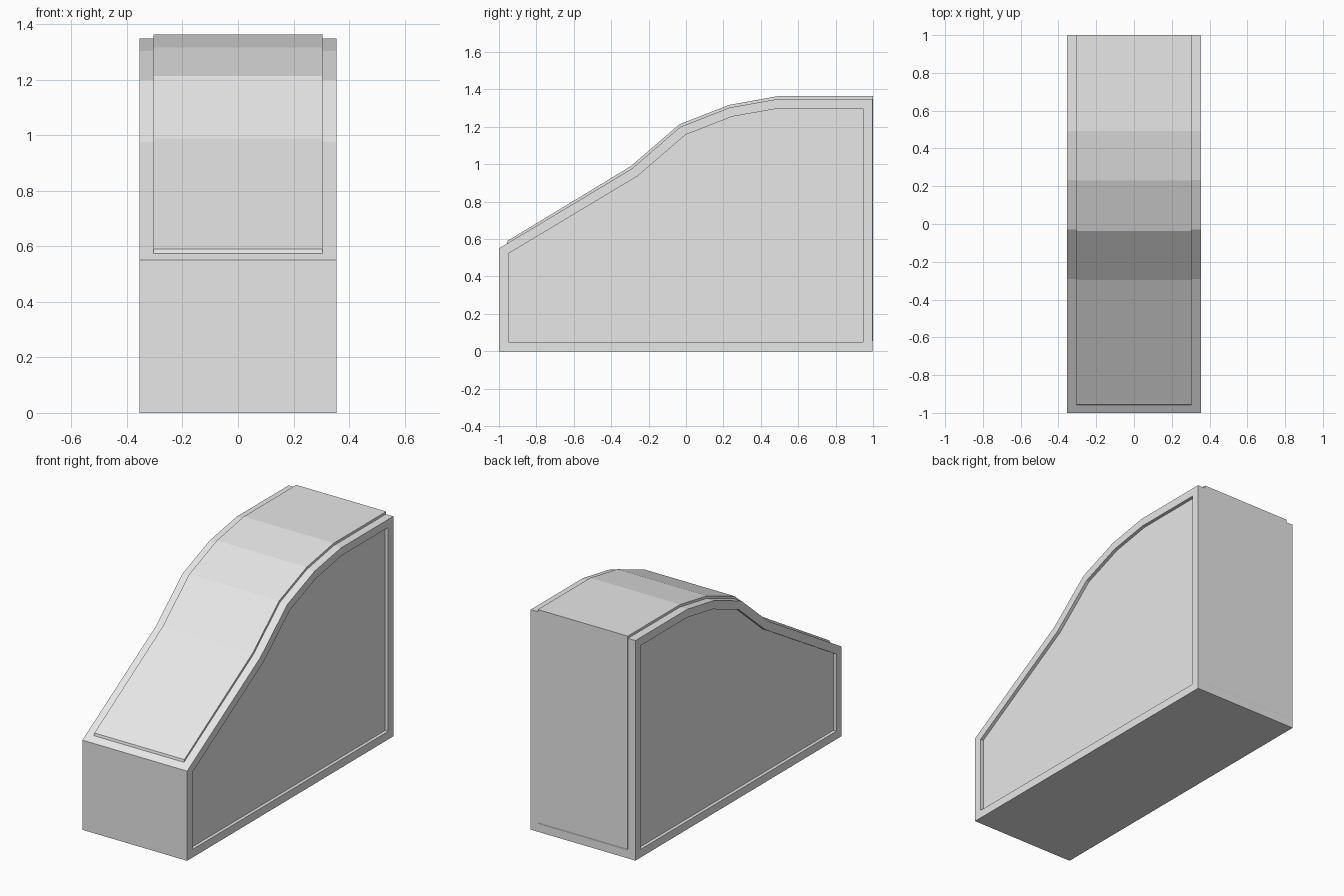
import bpy
import bmesh

cube = bpy.data.objects.get("Cube")
if cube:
    bpy.data.objects.remove(cube, do_unlink=True)

# Single light grey finish
grey = bpy.data.materials.new("light grey")
grey.use_nodes = True
colour = (0.8, 0.8, 0.8, 1)
grey.diffuse_color = colour
grey.node_tree.nodes["Principled BSDF"].inputs["Base Color"].default_value = colour


def extrude_profile(name, profile, half_width, side_inset=0, side_depth=0):
    """Extrude a (y, z) profile across x, optionally recessing both sides."""
    bm = bmesh.new()
    left = [bm.verts.new((half_width, y, z)) for y, z in profile]
    right = [bm.verts.new((-half_width, y, z)) for y, z in profile]
    sides = [bm.faces.new(left), bm.faces.new(right[::-1])]
    for i in range(len(profile)):
        j = (i + 1) % len(profile)
        bm.faces.new((left[i], right[i], right[j], left[j]))
    bmesh.ops.recalc_face_normals(bm, faces=bm.faces)
    if side_inset:
        bmesh.ops.inset_individual(bm, faces=sides, thickness=side_inset,
                                   use_even_offset=True)
        # Push the inset panels straight inwards with vertical walls
        walls = bmesh.ops.extrude_discrete_faces(bm, faces=sides)["faces"]
        for face in walls:
            for v in face.verts:
                v.co.x -= side_depth if v.co.x > 0 else -side_depth
    mesh = bpy.data.meshes.new(name)
    bm.to_mesh(mesh)
    bm.free()
    mesh.materials.append(grey)
    obj = bpy.data.objects.new(name, mesh)
    bpy.context.collection.objects.link(obj)
    return obj


# Sloped body with a recessed panel on each side
body_profile = [(-1, 0), (-1, 0.55), (-0.29, 0.976), (-0.03, 1.2),
                (0.233, 1.303), (0.493, 1.349), (0.997, 1.349), (0.997, 0)]
extrude_profile("body", body_profile, 0.355, 0.05, 0.02)

# Raised cover running up the slope, over the top and down the back
cover_outer = [(-0.955, 0.59), (-0.296, 0.989), (-0.036, 1.213),
               (0.23, 1.317), (0.492, 1.364), (1, 1.364), (1, 0.06)]
cover_inner = [(y - 0.01, z - 0.04) for y, z in reversed(cover_outer)]
extrude_profile("raised_cover", cover_outer + cover_inner, 0.305)
